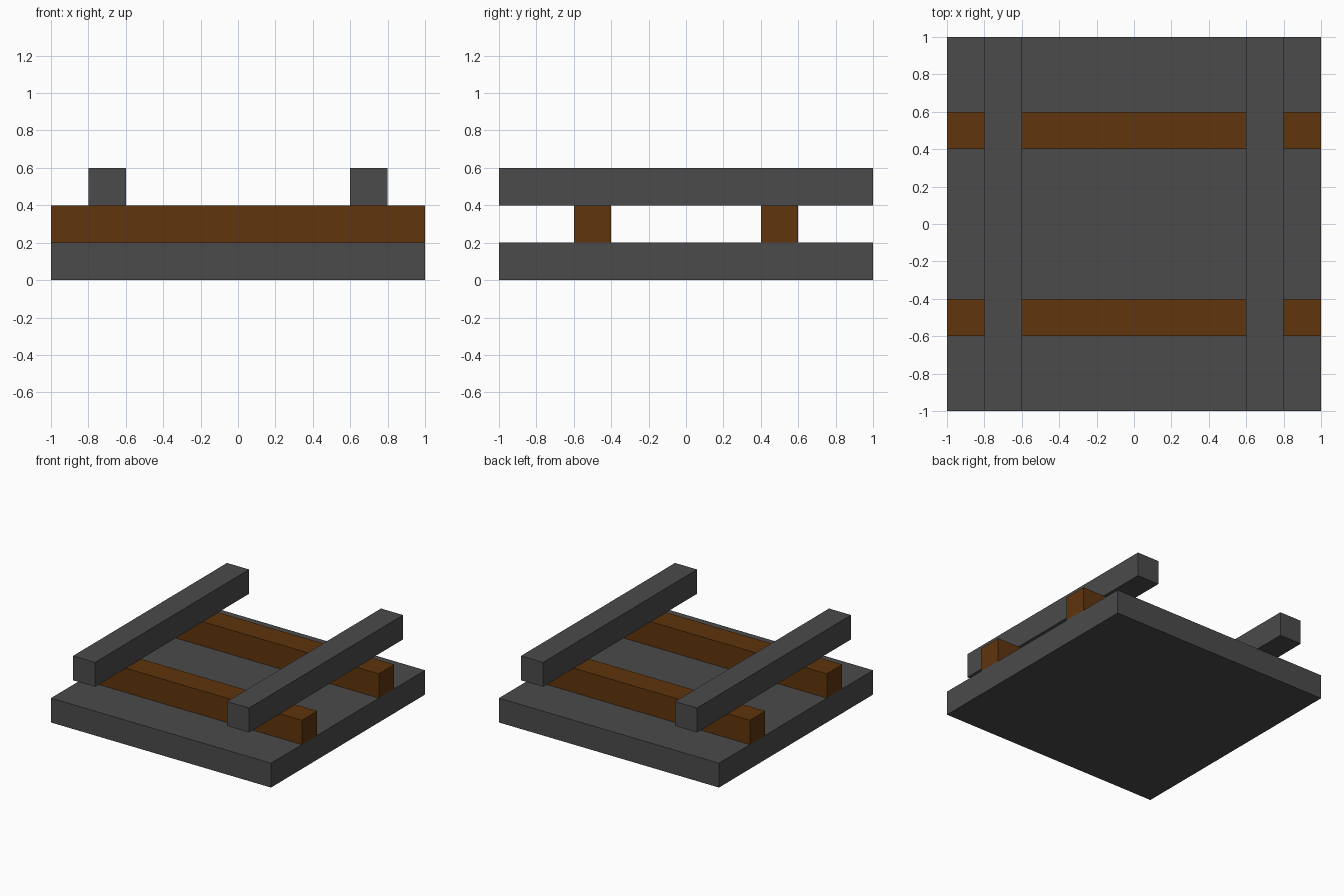
import bpy

cube = bpy.data.objects.get("Cube")
if cube:
    bpy.data.objects.remove(cube, do_unlink=True)


def make_material(name, rgb):
    mat = bpy.data.materials.new(name)
    mat.use_nodes = True
    color = (*rgb, 1.0)
    mat.diffuse_color = color
    bsdf = next(n for n in mat.node_tree.nodes if n.type == 'BSDF_PRINCIPLED')
    bsdf.inputs["Base Color"].default_value = color
    return mat


def box(name, center, size, mat):
    bpy.ops.mesh.primitive_cube_add(size=1, location=center)
    obj = bpy.context.object
    obj.name = obj.data.name = name
    for v in obj.data.vertices:
        v.co = [c * s for c, s in zip(v.co, size)]
    obj.data.materials.append(mat)
    return obj


grey = make_material("dark grey", (0.07, 0.07, 0.07))
brown = make_material("wood brown", (0.115, 0.035, 0.004))

T = 0.2  # thickness shared by the slab, sleepers and rails

# Base slab
box("base_slab", (0, 0, T / 2), (2, 2, T), grey)

# Wooden sleepers running side to side
for name, y in (("front_sleeper", -0.5), ("back_sleeper", 0.5)):
    box(name, (0, y, T * 1.5), (2, T, T), brown)

# Rails running front to back on the sleepers
for name, x in (("right_rail", -0.7), ("left_rail", 0.7)):
    box(name, (x, 0, T * 2.5), (T, 2, T), grey)
